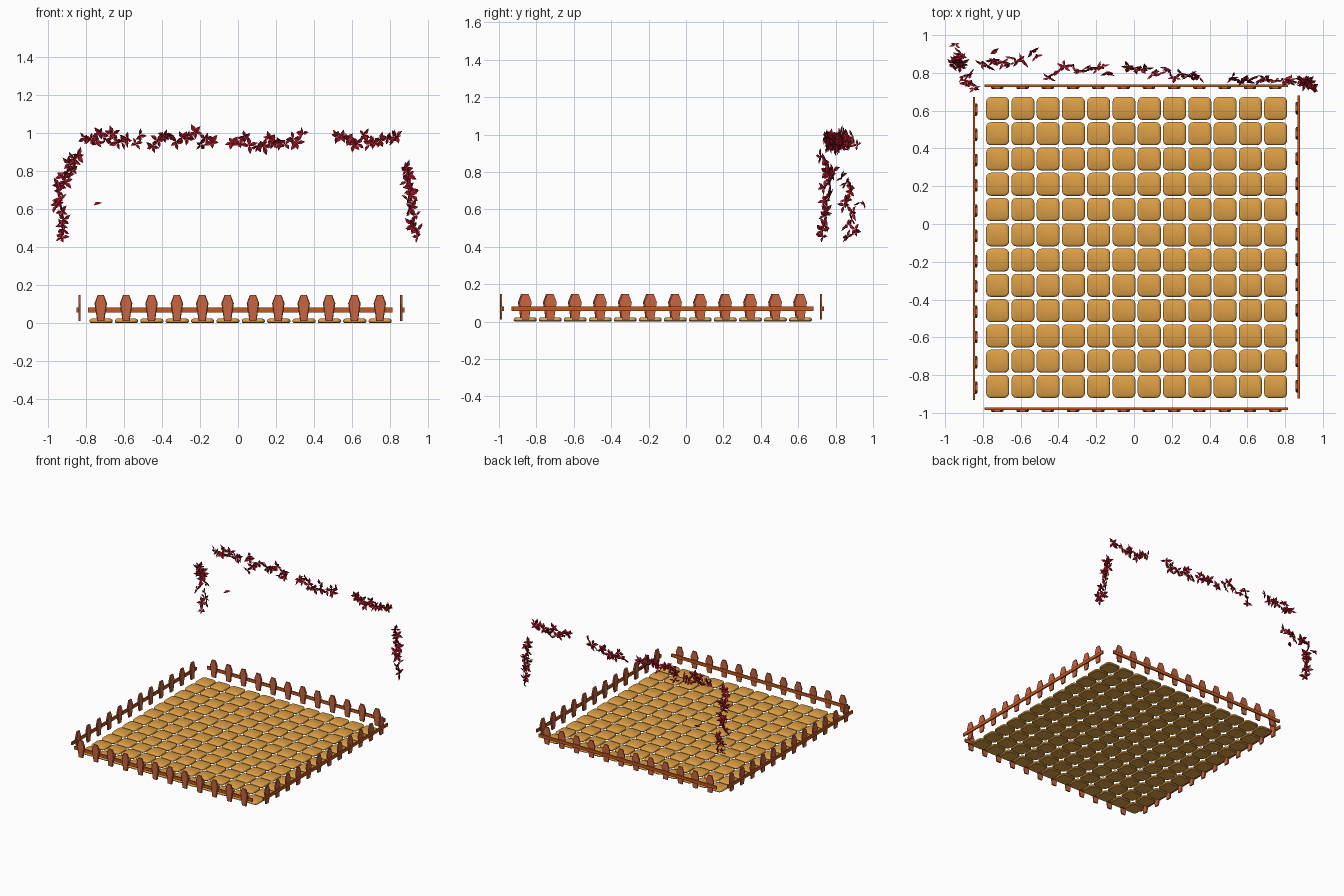
import bpy, bmesh, math, random
from mathutils import Vector, Matrix

if "Cube" in bpy.data.objects:
    bpy.data.objects.remove(bpy.data.objects["Cube"])
random.seed(4)


def material(name, rgb):
    m = bpy.data.materials.new(name)
    m.diffuse_color = (*rgb, 1)
    m.use_nodes = True
    m.node_tree.nodes["Principled BSDF"].inputs["Base Color"].default_value = m.diffuse_color
    return m


STONE = material("stone", (0.73, 0.35, 0.06))
PICKET = material("picket wood", (0.58, 0.13, 0.055))
RAIL = material("rail wood", (0.56, 0.10, 0.012))
LEAF = material("red leaf", (0.40, 0.008, 0.022))


def make(name, bm, mat):
    bmesh.ops.recalc_face_normals(bm, faces=bm.faces)
    me = bpy.data.meshes.new(name)
    bm.to_mesh(me)
    bm.free()
    me.materials.append(mat)
    ob = bpy.data.objects.new(name, me)
    bpy.context.collection.objects.link(ob)
    return ob


def loft(bm, rings):
    """Skin closed rings of points and cap both ends."""
    vs = [[bm.verts.new(p) for p in r] for r in rings]
    n = len(vs[0])
    for a, b in zip(vs, vs[1:]):
        for i in range(n):
            bm.faces.new((a[i], a[(i + 1) % n], b[(i + 1) % n], b[i]))
    bm.faces.new(vs[0])
    bm.faces.new(vs[-1])


def rounded_square(cx, cy, half, radius, z):
    pts = []
    for k in range(4):
        a0 = k * math.pi / 2
        sx, sy = [(1, 1), (-1, 1), (-1, -1), (1, -1)][k]
        for j in range(4):
            a = a0 + j * math.pi / 6
            pts.append((cx + sx * (half - radius) + radius * math.cos(a),
                        cy + sy * (half - radius) + radius * math.sin(a), z))
    return pts


# Paving: 12 x 12 rounded slabs with softened edges
PITCH = 0.1338
bm = bmesh.new()
for i in range(12):
    for j in range(12):
        x, y = -0.722 + i * PITCH, -0.86 + j * PITCH
        loft(bm, [rounded_square(x, y, h, r, z) for h, r, z in
                  [(0.056, 0.022, 0), (0.061, 0.026, 0.005), (0.061, 0.026, 0.012),
                   (0.058, 0.024, 0.018), (0.051, 0.018, 0.022)]])
paving = make("paving_slabs", bm, STONE)
bpy.context.view_layer.objects.active = paving
paving.select_set(True)
bpy.ops.object.shade_smooth_by_angle(angle=math.radians(40))

# Fences: pickets in front (-y local) of a single rail
HALF = [(0.019, 0.01), (0.026, 0.06), (0.033, 0.103), (0.016, 0.148)]
OUTLINE = HALF + [(-x, z) for x, z in reversed(HALF)]


def fence(name, origin, angle, flip=1):
    """Origin is the middle of the picket row on the ground."""
    mtx = Matrix.Translation(origin) @ Matrix.Rotation(angle, 4, 'Z')
    bm = bmesh.new()
    for i in range(12):
        cx = (i - 5.5) * PITCH
        loft(bm, [[(cx + s * x, y, 0.08 + (z - 0.08) * (0.96 + 0.04 * s)) for x, z in OUTLINE]
                  for s, y in [(0.85, -0.0065), (1, -0.003), (1, 0.005)]])
    bm.transform(mtx)
    make(name + "_pickets", bm, PICKET)
    bm = bmesh.new()
    bmesh.ops.create_cube(bm, size=1, matrix=mtx @ Matrix.Translation((0, 0.010, 0.068))
                          @ Matrix.Diagonal((1.605, 0.011, 0.025, 1)))
    make(name + "_rail", bm, RAIL)


fence("front_fence", (0.012, -0.988, 0), 0)
fence("back_fence", (0.012, 0.722, 0), 0)
fence("right_fence", (0.862, -0.122, 0), -math.pi / 2)
fence("left_fence", (-0.836, -0.130, 0), math.pi / 2)

# Climbing plant: sprigs of folded pointed leaves along an arch
def leaf(bm, mtx, length):
    w = length * 0.24
    top = [(0, 0, 0), (w * .8, .3, .1), (w, .55, .1), (0, 1, -.05), (-w, .55, .1), (-w * .8, .3, .1)]
    rim = [Vector((x, y * length, z * length)) for x, y, z in top]
    mid = Vector((0, 0.5 * length, 0))
    vs = [bm.verts.new(mtx @ p) for p in rim]
    a = bm.verts.new(mtx @ (mid + Vector((0, 0, 0.001))))
    b = bm.verts.new(mtx @ (mid - Vector((0, 0, 0.004))))
    for i in range(6):
        bm.faces.new((vs[i], vs[(i + 1) % 6], a))
        bm.faces.new((vs[(i + 1) % 6], vs[i], b))


def sprig(bm, pos, size=0.047):
    # sprigs face roughly forward, with a random tilt
    face = (Matrix.Rotation(random.uniform(-0.9, 0.9), 4, 'Z')
            @ Matrix.Rotation(math.pi / 2 + random.uniform(-0.7, 0.7), 4, 'X'))
    base = Matrix.Translation(pos) @ face
    turn = random.uniform(0, 6.28)
    n = random.choice((4, 5, 5))
    for k in range(n):
        a = turn + k * 2 * math.pi / n + random.uniform(-0.25, 0.25)
        m = base @ Matrix.Rotation(a, 4, 'Z') @ Matrix.Rotation(random.uniform(-0.1, 0.6), 4, 'X')
        leaf(bm, m, size * random.uniform(0.75, 1.1))


def vine(name, path, count, spread):
    pts = [Vector(p) for p in path]
    lens = [(b - a).length for a, b in zip(pts, pts[1:])]
    bm = bmesh.new()
    for i in range(count):
        d = sum(lens) * i / (count - 1)
        k = 0
        while k < len(lens) - 1 and d > lens[k]:
            d -= lens[k]
            k += 1
        p = pts[k].lerp(pts[k + 1], min(1, d / lens[k]))
        p += Vector([random.uniform(-s, s) for s in spread])
        sprig(bm, p)
    make(name, bm, LEAF)


vine("left_vine", [(-0.92, 0.89, 0.45), (-0.94, 0.87, 0.60), (-0.94, 0.86, 0.72),
                   (-0.89, 0.77, 0.81), (-0.83, 0.74, 0.88)], 16, (0.018, 0.03, 0.01))
vine("arch_corner_vine", [(-0.80, 0.86, 0.94), (-0.72, 0.86, 0.97), (-0.52, 0.90, 0.97)],
     11, (0.01, 0.025, 0.04))
vine("top_vine", [(-0.45, 0.79, 0.96), (-0.36, 0.83, 0.96), (-0.13, 0.82, 0.98)],
     11, (0.01, 0.015, 0.035))
vine("top_middle_vine", [(-0.03, 0.82, 0.96), (0.15, 0.81, 0.96), (0.35, 0.77, 0.97)],
     13, (0.01, 0.02, 0.03))
vine("top_right_vine", [(0.51, 0.78, 0.96), (0.70, 0.765, 0.965), (0.84, 0.755, 0.96)],
     12, (0.01, 0.015, 0.03))
vine("right_vine", [(0.88, 0.76, 0.82), (0.92, 0.755, 0.70), (0.91, 0.75, 0.60),
                    (0.945, 0.735, 0.45)], 15, (0.02, 0.02, 0.01))

# Stray leaves beside the left upright
bm = bmesh.new()
sprig(bm, Vector((-0.945, 0.955, 0.63)), 0.042)
leaf(bm, Matrix.Translation((-0.76, 0.90, 0.62)) @ Matrix.Rotation(0.5, 4, 'X')
     @ Matrix.Rotation(-0.9, 4, 'Z'), 0.055)
make("stray_leaves", bm, LEAF)
